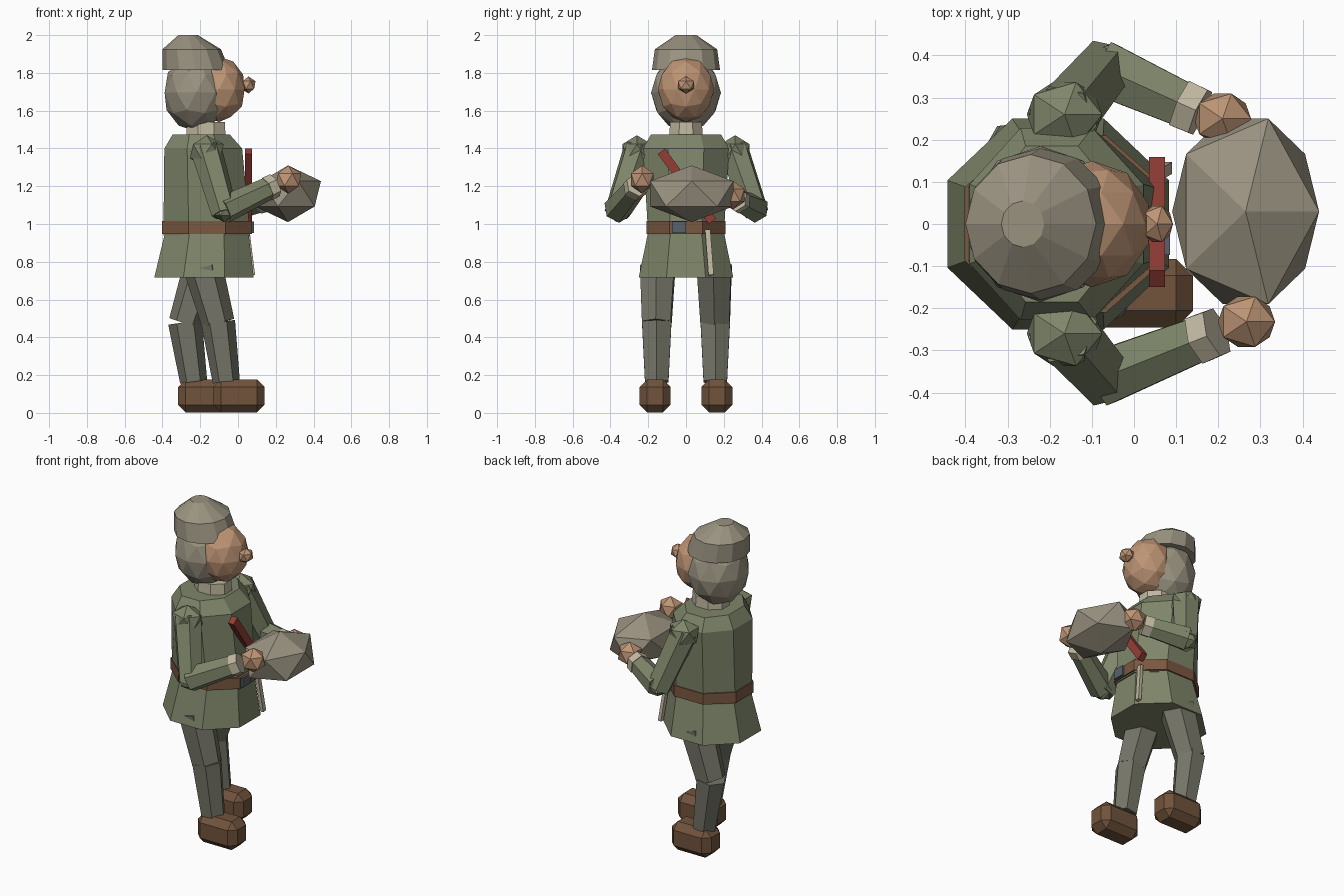
import bpy, bmesh, math
from mathutils import Vector, Matrix

if "Cube" in bpy.data.objects:
    bpy.data.objects.remove(bpy.data.objects["Cube"])


def material(name, r, g, b):
    m = bpy.data.materials.new(name)
    m.diffuse_color = (*[(c / 255) ** 2.2 for c in (r, g, b)], 1)
    m.use_nodes = True
    m.node_tree.nodes["Principled BSDF"].inputs["Base Color"].default_value = m.diffuse_color
    return m


TUNIC = material("green_cloth", 126, 133, 106)
TROUSER = material("trouser_cloth", 116, 116, 104)
GREY = material("warm_grey", 152, 145, 127)
SKIN = material("skin", 188, 147, 116)
LEATHER = material("leather", 112, 84, 62)
BELT = material("belt_leather", 122, 88, 66)
RED = material("red_wood", 146, 64, 56)
CREAM = material("cream_cloth", 192, 183, 160)
METAL = material("buckle_metal", 88, 98, 106)


def finish(name, bm, mat):
    bmesh.ops.recalc_face_normals(bm, faces=bm.faces)
    me = bpy.data.meshes.new(name)
    bm.to_mesh(me)
    bm.free()
    me.materials.append(mat)
    ob = bpy.data.objects.new(name, me)
    bpy.context.collection.objects.link(ob)
    return ob


def ball(name, c, r, mat, sub=1):
    bm = bmesh.new()
    mtx = Matrix.Translation(c) @ Matrix.Diagonal((*r, 1))
    bmesh.ops.create_icosphere(bm, subdivisions=sub, radius=1, matrix=mtx)
    return finish(name, bm, mat)


def loft(name, rings, sides, mat, turn=0.5):
    """Closed stack of rings (z, x_min, x_max, half_y), sizes measured to the flats."""
    bm = bmesh.new()
    k = 1 / math.cos(math.pi / sides) if turn else 1
    loops = []
    for z, x0, x1, hy in rings:
        cx, hx = (x0 + x1) / 2, (x1 - x0) / 2
        loops.append([bm.verts.new((cx + k * hx * math.cos(a), k * hy * math.sin(a), z))
                      for a in (2 * math.pi * (i + turn) / sides for i in range(sides))])
    for lo, hi in zip(loops, loops[1:]):
        for i in range(sides):
            j = (i + 1) % sides
            bm.faces.new((lo[i], lo[j], hi[j], hi[i]))
    bm.faces.new(loops[0])
    bm.faces.new(loops[-1])
    return finish(name, bm, mat)


def limb(name, a, b, r0, r1, mat, sides=6):
    """Tapered prism between two points."""
    a, b = Vector(a), Vector(b)
    d = b - a
    bm = bmesh.new()
    mtx = Matrix.Translation((a + b) / 2) @ d.to_track_quat('Z', 'Y').to_matrix().to_4x4()
    bmesh.ops.create_cone(bm, cap_ends=True, segments=sides, radius1=r0, radius2=r1,
                          depth=d.length, matrix=mtx)
    return finish(name, bm, mat)


def box(name, c, size, mat, rot=None, bevel=0):
    bm = bmesh.new()
    mtx = Matrix.Translation(c) @ (rot or Matrix()) @ Matrix.Diagonal((*size, 1))
    bmesh.ops.create_cube(bm, size=1, matrix=mtx)
    if bevel:
        bmesh.ops.bevel(bm, geom=bm.edges[:], offset=bevel, segments=1, affect='EDGES')
    return finish(name, bm, mat)


def bar(name, a, b, wide, thick, mat):
    """Rectangular strip in a near-vertical plane facing +x."""
    a, b = Vector(a), Vector(b)
    up = (b - a).normalized()
    side = up.cross(Vector((1, 0, 0))).normalized()
    rot = Matrix((side.cross(up), side, up)).transposed().to_4x4()
    return box(name, (a + b) / 2, (thick, wide, (b - a).length), mat, rot)


# Tunic, skirt, belt and collar
loft("tunic_body", [(0.94, -0.395, 0.065, 0.2), (1.4, -0.39, 0.022, 0.228),
                    (1.475, -0.345, -0.045, 0.185)], 8, TUNIC)
loft("tunic_skirt", [(0.717, -0.443, 0.083, 0.25), (0.96, -0.385, 0.055, 0.2)], 8, TUNIC)
loft("belt", [(0.948, -0.402, 0.073, 0.21), (1.015, -0.402, 0.073, 0.21)], 8, BELT)
loft("collar", [(1.45, -0.275, -0.065, 0.088), (1.54, -0.27, -0.07, 0.085)], 8, CREAM)
box("belt_buckle", (0.07, -0.037, 0.983), (0.03, 0.073, 0.06), METAL)

# Head and cap
ball("hair", (-0.222, 0, 1.695), (0.175, 0.185, 0.205), GREY, 2)
ball("face", (-0.1, 0, 1.713), (0.142, 0.15, 0.173), SKIN, 2)
ball("nose", (0.055, 0, 1.736), (0.042, 0.05, 0.045), SKIN)
loft("cap", [(1.815, -0.4, -0.045, 0.18), (1.925, -0.4, -0.09, 0.165),
             (2.0, -0.315, -0.213, 0.055)], 12, GREY, 0)

# Arms: side, elbow, wrist, hand
for s, label, elbow, wrist, hand in (
        (-1, "right", (-0.075, -0.365, 1.075), (0.175, -0.265, 1.195), (0.267, -0.232, 1.235)),
        (1, "left", (-0.075, 0.37, 1.08), (0.135, 0.275, 1.125), (0.21, 0.25, 1.152))):
    shoulder = (-0.17, s * 0.25, 1.40)
    ball(label + "_shoulder", (-0.165, s * 0.26, 1.385), (0.1, 0.09, 0.085), TUNIC)
    limb(label + "_upper_arm", shoulder, Vector(elbow) + Vector((0.005, 0, -0.02)), 0.085, 0.072, TUNIC)
    ball(label + "_elbow", elbow, (0.07, 0.065, 0.065), TUNIC)
    limb(label + "_forearm", elbow, wrist, 0.075, 0.06, TUNIC)
    d = (Vector(wrist) - Vector(elbow)).normalized()
    limb(label + "_cuff", Vector(wrist) - d * 0.025, Vector(wrist) + d * 0.025, 0.066, 0.064, CREAM)
    ball(label + "_hand", hand, (0.076, 0.07, 0.075), SKIN)

# Legs in mid-stride: side, knee x, ankle x, shoe centre x
for s, label, knee, ankle, shoe in ((-1, "right", -0.105, -0.062, 0.005),
                                    (1, "left", -0.28, -0.235, -0.182)):
    y = s * 0.155
    limb(label + "_thigh", (-0.185, s * 0.15, 0.77), (knee, y, 0.475), 0.105, 0.088, TROUSER)
    limb(label + "_shin", (knee, y, 0.48), (ankle, y, 0.165), 0.09, 0.072, TROUSER)
    box(label + "_shoe", (shoe, s * 0.164, 0.09), (0.27, 0.163, 0.175), LEATHER, bevel=0.04)

# Carried stone, red stick and hanging strip
ball("stone", (0.265, 0.03, 1.16), (0.195, 0.259, 0.15), GREY)
bar("red_stick", (0.055, 0.14, 1.015), (0.055, -0.13, 1.385), 0.048, 0.038, RED)
bar("hanging_strip", (0.08, 0.133, 0.73), (0.05, 0.115, 0.97), 0.028, 0.02, CREAM)
